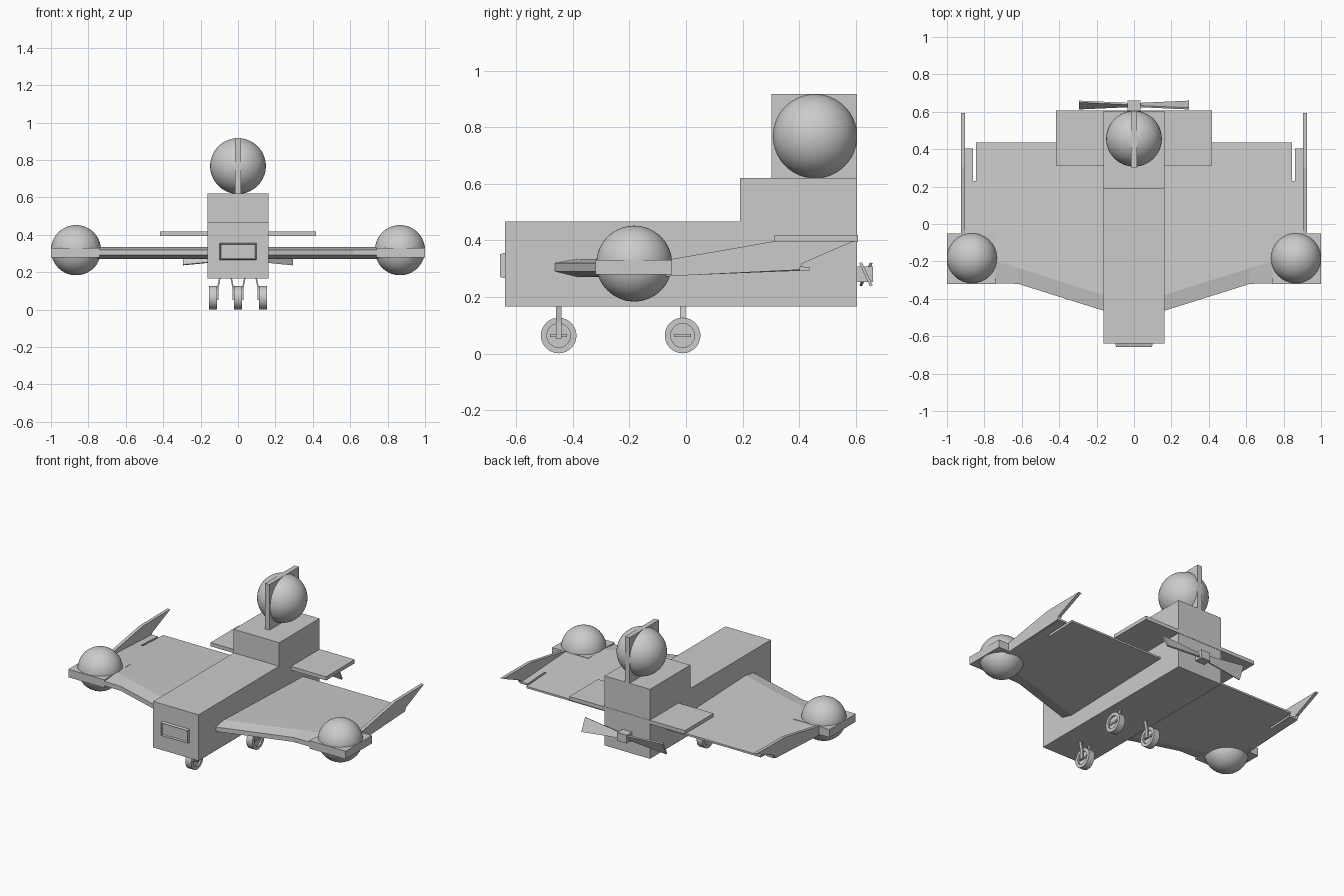
import bpy, bmesh, math
from mathutils import Matrix, Vector

if "Cube" in bpy.data.objects:
    bpy.data.objects.remove(bpy.data.objects["Cube"])

grey = bpy.data.materials.new("light_grey")
grey.diffuse_color = (0.6, 0.6, 0.6, 1)
grey.use_nodes = True
grey.node_tree.nodes["Principled BSDF"].inputs["Base Color"].default_value = grey.diffuse_color


def finish(name, bm, smooth=False, mirror=False):
    bmesh.ops.recalc_face_normals(bm, faces=bm.faces)
    me = bpy.data.meshes.new(name)
    bm.to_mesh(me)
    bm.free()
    me.materials.append(grey)
    ob = bpy.data.objects.new(name, me)
    bpy.context.collection.objects.link(ob)
    if smooth:
        bpy.ops.object.select_all(action='DESELECT')
        ob.select_set(True)
        bpy.context.view_layer.objects.active = ob
        bpy.ops.object.shade_smooth_by_angle(angle=math.radians(35))
    if mirror:
        ob.modifiers.new("mirror", 'MIRROR')
    return ob


def add_box(bm, x0, x1, y0, y1, z0, z1):
    m = Matrix.Translation(((x0 + x1) / 2, (y0 + y1) / 2, (z0 + z1) / 2)) @ \
        Matrix.Diagonal((x1 - x0, y1 - y0, z1 - z0, 1))
    return bmesh.ops.create_cube(bm, size=1, matrix=m)['verts']


def box(name, *dims, mirror=False):
    bm = bmesh.new()
    add_box(bm, *dims)
    return finish(name, bm, mirror=mirror)


def prism(name, pts, x0, x1, mirror=False):
    """Side profile of (y, z) points extruded across x."""
    bm = bmesh.new()
    f = bm.faces.new([bm.verts.new((x0, y, z)) for y, z in pts])
    ext = bmesh.ops.extrude_face_region(bm, geom=[f])['geom']
    bmesh.ops.translate(bm, vec=(x1 - x0, 0, 0),
                        verts=[v for v in ext if isinstance(v, bmesh.types.BMVert)])
    return finish(name, bm, mirror=mirror)


def loft(bm, rings):
    loops = [[bm.verts.new(p) for p in r] for r in rings]
    n = len(loops[0])
    for a, b in zip(loops, loops[1:]):
        for i in range(n):
            bm.faces.new((a[i], a[(i + 1) % n], b[(i + 1) % n], b[i]))
    bm.faces.new(loops[0])
    bm.faces.new(loops[-1][::-1])


def sphere(name, loc, r, mirror=False):
    bm = bmesh.new()
    bmesh.ops.create_uvsphere(bm, u_segments=48, v_segments=32, radius=r,
                              matrix=Matrix.Translation(loc))
    return finish(name, bm, smooth=True, mirror=mirror)


# Fuselage with the raised rear block
prism("fuselage", [(-0.64, 0.167), (0.605, 0.167), (0.605, 0.62), (0.19, 0.62),
                   (0.19, 0.467), (-0.64, 0.467)], -0.164, 0.164)

# Nose panel: tapered plate with a recessed centre
bm = bmesh.new()
vs = add_box(bm, -0.1, 0.1, -0.657, -0.635, 0.265, 0.357)
for v in vs:
    if v.co.y < -0.65:
        v.co.x *= 0.96
        v.co.z = 0.311 + (v.co.z - 0.311) * 0.88
front = min(bm.faces, key=lambda f: f.calc_center_median().y)
bmesh.ops.inset_region(bm, faces=[front], thickness=0.006)
bmesh.ops.translate(bm, verts=front.verts, vec=(0, 0.01, 0))
finish("nose_panel", bm)

# Tail fin, tail ball and tailplane
box("tail_fin", -0.016, 0.016, 0.302, 0.605, 0.61, 0.917)
sphere("tail_ball", (0, 0.456, 0.768), 0.149)
box("tailplane", -0.417, 0.417, 0.312, 0.607, 0.395, 0.419)

# Wings: (x, leading edge y, crest y, trailing edge y)
bm = bmesh.new()
rings = []
for x, le, crest, te in [(0.1, -0.483, -0.40, 0.437), (0.62, -0.32, -0.235, 0.437),
                         (0.845, -0.315, -0.17, 0.437), (0.86, -0.315, -0.17, 0.403),
                         (0.915, -0.315, -0.15, 0.403)]:
    rings.append([(x, le, 0.291), (x, le, 0.32), (x, crest, 0.335),
                  (x, te, 0.306), (x, te, 0.294), (x, crest, 0.27)])
loft(bm, rings)
wing = finish("wings", bm)

# Slot between flap and wing tip
slot = box("slot_cutter", 0.845, 0.86, 0.23, 0.6, 0.1, 0.5)
slot.hide_render = True
slot.hide_viewport = True
cut = wing.modifiers.new("slot", 'BOOLEAN')
cut.operation = 'DIFFERENCE'
cut.object = slot
wing.modifiers.new("mirror", 'MIRROR')

# Wing tip plates, balls and swept winglets
box("tip_plate", 0.74, 1.0, -0.32, -0.05, 0.279, 0.331, mirror=True)
sphere("tip_ball", (0.866, -0.183, 0.318), 0.134, mirror=True)
prism("winglet", [(-0.09, 0.272), (0.40, 0.296), (0.41, 0.318), (0.594, 0.398),
                  (0.306, 0.396), (-0.056, 0.333)], 0.904, 0.925, mirror=True)

# Pusher propeller: hub and two twisted blades widening to the tip
hub = Vector((0, 0.636, 0.28))
box("propeller_hub", -0.034, 0.034, 0.60, 0.66, 0.253, 0.307)
for name, s in (("blade_right", 1), ("blade_left", -1)):
    bm = bmesh.new()
    rot = Matrix.Rotation(s * math.radians(25), 3, 'X')
    loft(bm, [[Vector((s * x, 0, 0)) + hub + rot @ Vector((0, a * 0.005, b * c))
               for a, b in ((-1, -1), (1, -1), (1, 1), (-1, 1))]
              for x, c in ((0.02, 0.016), (0.293, 0.045))])
    finish("propeller_" + name, bm)


# Landing gear: lathed wheels with recessed hubs and a spoke bar
def wheel(name, x, y, mirror=False):
    n, r, w, ri, d = 32, 0.063, 0.0215, 0.042, 0.011
    bm = bmesh.new()
    prof = [(-d, 0), (-d, ri), (-w, ri), (-w, r), (w, r), (w, ri), (d, ri), (d, 0)]
    vs = [bm.verts.new((px, pr, 0)) for px, pr in prof]
    es = [bm.edges.new(e) for e in zip(vs, vs[1:])]
    bmesh.ops.spin(bm, geom=vs + es, cent=(0, 0, 0), axis=(1, 0, 0),
                   angle=2 * math.pi, steps=n)
    bmesh.ops.remove_doubles(bm, verts=bm.verts, dist=1e-5)
    add_box(bm, -0.018, 0.018, -0.03, 0.03, -0.006, 0.006)
    bmesh.ops.translate(bm, verts=bm.verts, vec=(x, y, 0.064))
    finish(name, bm, smooth=True, mirror=mirror)


def strut(name, y, x_top, x_low):
    bm = bmesh.new()
    loft(bm, [[(x + a * 0.004, y + b * 0.01, z)
               for a, b in ((-1, -1), (1, -1), (1, 1), (-1, 1))]
              for x, z in ((x_top, 0.18), (x_low, 0.11), (x_low, 0.053))])
    finish(name, bm, mirror=True)


wheel("nose_wheel", 0, -0.45)
strut("nose_fork", -0.45, 0.038, 0.025)
wheel("main_wheel", 0.134, -0.012, mirror=True)
strut("main_strut", -0.012, 0.095, 0.109)
